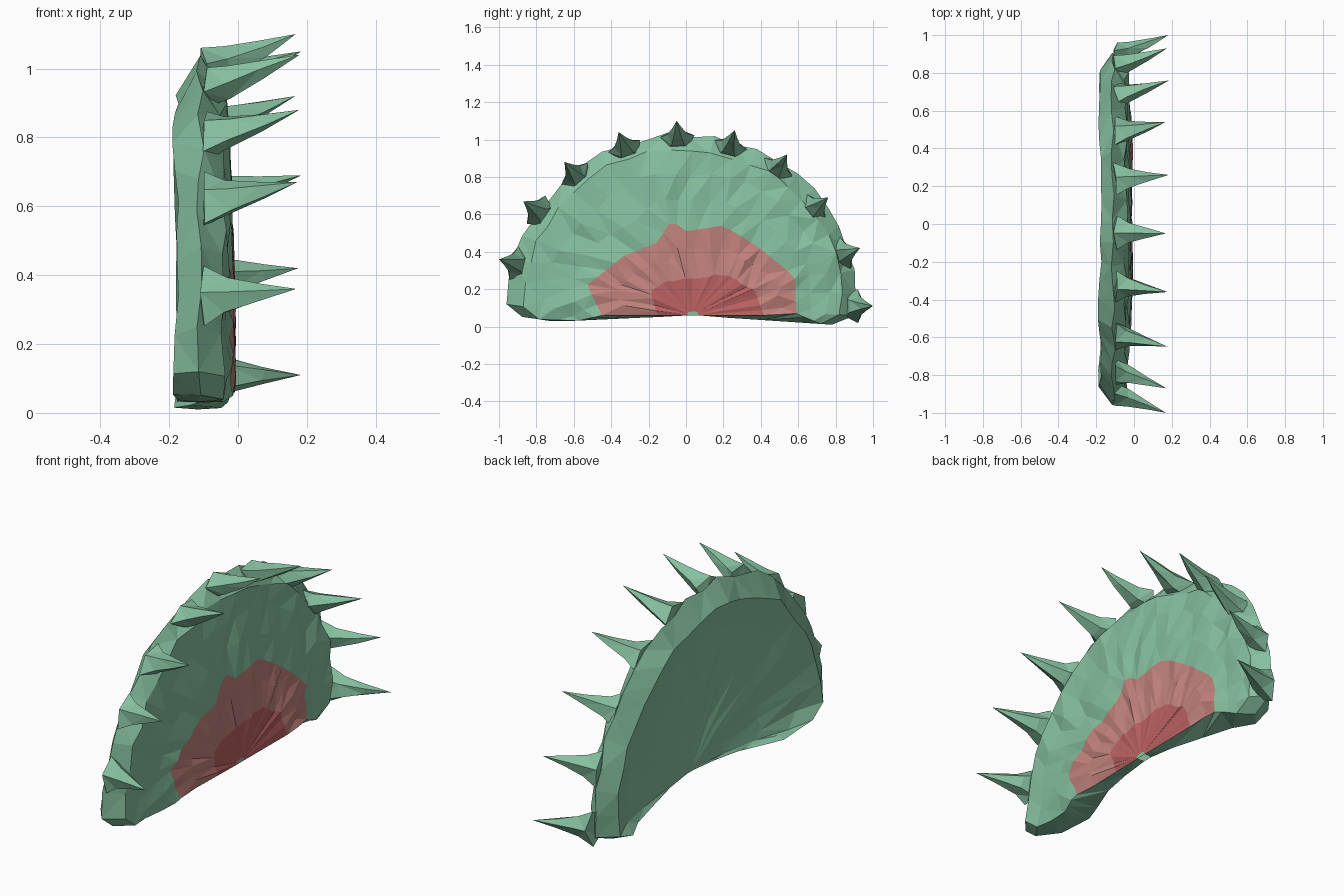
import bpy, bmesh, math, random
from mathutils import Vector

if "Cube" in bpy.data.objects:
    bpy.data.objects.remove(bpy.data.objects["Cube"])

random.seed(4)
N = 29                                  # points along each arch
C = Vector((0.03, 0.06))                # hinge centre in (y, z)


def material(name, rgb):
    m = bpy.data.materials.new(name)
    m.diffuse_color = (*rgb, 1)
    m.use_nodes = True
    m.node_tree.nodes["Principled BSDF"].inputs["Base Color"].default_value = m.diffuse_color
    return m


green = material("leaf_green", (0.24, 0.53, 0.35))
pink = material("pale_red", (0.55, 0.23, 0.21))
red = material("deep_red", (0.5, 0.12, 0.12))

# Arch outlines in (y, z), from the +y foot over the top to the -y foot
rim = [(.78, .01), (.89, .04), (.91, .17), (.905, .3), (.85, .45), (.78, .6), (.68, .73),
       (.52, .87), (.36, .95), (.1, 1.02), (-.1, 1.03), (-.3, .985), (-.48, .92),
       (-.64, .79), (-.77, .63), (-.87, .5), (-.91, .4), (-.96, .13), (-.89, .05), (-.62, .03)]
patch = [(.59, .07), (.58, .27), (.38, .43), (.2, .54), (0, .51), (-.08, .57),
         (-.15, .45), (-.33, .38), (-.53, .22), (-.45, .06)]
throat = [(.42, .06), (.37, .2), (.2, .28), (-.1, .24), (-.2, .19), (-.15, .06)]


def resample(pts, n=N):
    pts = [Vector(p) for p in pts]
    d = [0]
    for a, b in zip(pts, pts[1:]):
        d.append(d[-1] + (b - a).length)
    out = []
    for i in range(n):
        t = d[-1] * i / (n - 1)
        k = max(j for j in range(len(d) - 1) if d[j] <= t + 1e-9)
        out.append(pts[k].lerp(pts[k + 1], (t - d[k]) / (d[k + 1] - d[k])))
    return out


def blend(a, b, t):
    return [p.lerp(q, t) for p, q in zip(a, b)]


def scaled(a, s):
    return [C + (p - C) * s for p in a]


R, P, T = resample(rim), resample(patch), resample(throat)
inner = scaled(R, .92)

# Rings: outline, x position, roughness, material of the strip leading to the next ring
rings = [
    (scaled(T, .1), -.012, 0, 2),
    (T, -.012, .006, 1),
    (blend(T, P, .55), -.016, .012, 1),
    (P, -.02, .008, 0),
    (blend(P, inner, .35), -.028, .014, 0),
    (blend(P, inner, .7), -.035, .014, 0),
    (inner, -.04, .014, 0),
    (R, -.11, .012, 0),
    (scaled(R, .895), -.182, .01, 0),
    (scaled(R, .74), -.14, .008, 0),
    (scaled(R, .5), -.095, .008, 0),
    (scaled(R, .25), -.065, .005, 0),
    (scaled(T, .1), -.055, 0, 0),
]

# Leaf lobe: thin cupped half disc with a thick angular rim
bm = bmesh.new()
grid = []
for k, (pts, x, j, _) in enumerate(rings):
    row = []
    for i, p in enumerate(pts):
        end = i in (0, N - 1)
        jit = 0 if end or k == 3 else j
        row.append(bm.verts.new((x + random.uniform(-j, j),
                                 p.x + random.uniform(-jit, jit),
                                 p.y + random.uniform(-jit, jit))))
    grid.append(row)
for k in range(len(grid) - 1):
    for i in range(N - 1):
        f = bm.faces.new((grid[k][i], grid[k][i + 1], grid[k + 1][i + 1], grid[k + 1][i]))
        f.material_index = rings[k][3]
# Close the hinge side, pairing inner and outer surfaces
pairs = [(0, 12), (2, 11), (4, 10), (5, 9), (6, 8)]
for e in (0, N - 1):
    for (a, b), (c, d) in zip(pairs, pairs[1:]):
        bm.faces.new([grid[k][e] for k in list(range(a, c + 1)) + list(range(d, b + 1))])
    bm.faces.new([grid[k][e] for k in (6, 7, 8)])
for k in (0, 12):
    bm.faces.new(grid[k])
bmesh.ops.recalc_face_normals(bm, faces=bm.faces)
bmesh.ops.triangulate(bm, faces=bm.faces)
me = bpy.data.meshes.new("leaf_lobe")
bm.to_mesh(me)
bm.free()
for m in (green, pink, red):
    me.materials.append(m)
bpy.context.collection.objects.link(bpy.data.objects.new("leaf_lobe", me))

# Teeth: tapered bent spikes along the rim, given by their tips (y, z)
tips = [(-1, .36), (-.87, .67), (-.65, .88), (-.36, 1.04), (-.05, 1.1),
        (.26, 1.05), (.54, .92), (.76, .69), (.93, .42), (1, .11)]
for n, t in enumerate(tips):
    tip = Vector((random.uniform(.165, .185), *t))
    out = Vector((0, t[0], t[1] - .1)).normalized()
    side = Vector((1, 0, 0)).cross(out)
    bm = bmesh.new()
    loops = []
    for x, inset, w, h in ((-.10, .10, .095, .06), (-.03, .085, .055, .05), (.07, .045, .026, .026)):
        c = Vector((x, tip.y, tip.z)) - out * inset
        loops.append([bm.verts.new(c + side * w * math.cos(a) + out * h * math.sin(a)
                                   + Vector((random.uniform(-.012, .012), 0, 0)))
                      for a in (math.pi / 2 + math.tau * s / 5 for s in range(5))])
    top = bm.verts.new(tip)
    for i in range(5):
        q = (i + 1) % 5
        for a, b in zip(loops, loops[1:]):
            bm.faces.new((a[i], a[q], b[q], b[i]))
        bm.faces.new((loops[-1][i], loops[-1][q], top))
    bm.faces.new(loops[0])
    bmesh.ops.recalc_face_normals(bm, faces=bm.faces)
    bmesh.ops.triangulate(bm, faces=bm.faces)
    me = bpy.data.meshes.new(f"tooth_{n + 1}")
    bm.to_mesh(me)
    bm.free()
    me.materials.append(green)
    bpy.context.collection.objects.link(bpy.data.objects.new(f"tooth_{n + 1}", me))
